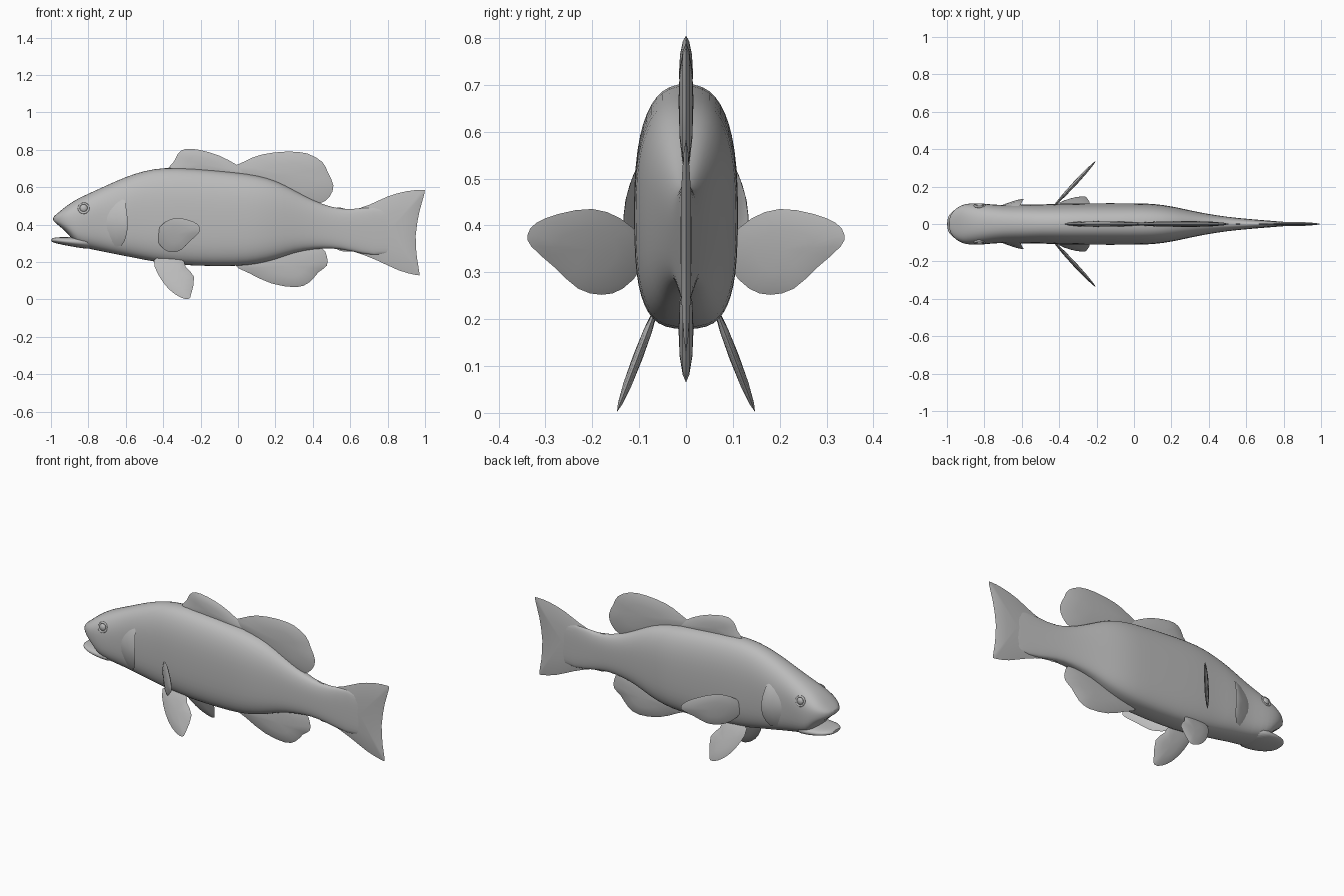
import bpy, bmesh, math
from mathutils import Vector

if "Cube" in bpy.data.objects:
    bpy.data.objects.remove(bpy.data.objects["Cube"])

grey = bpy.data.materials.new("plain grey")
grey.use_nodes = True
grey.diffuse_color = (0.5, 0.5, 0.5, 1)
grey.node_tree.nodes["Principled BSDF"].inputs["Base Color"].default_value = (0.5, 0.5, 0.5, 1)


def finish(bm, name, angle=40, subdivide=0):
    """Turn a bmesh into a smooth shaded grey object."""
    bmesh.ops.recalc_face_normals(bm, faces=bm.faces)
    mesh = bpy.data.meshes.new(name)
    bm.to_mesh(mesh)
    bm.free()
    mesh.materials.append(grey)
    obj = bpy.data.objects.new(name, mesh)
    bpy.context.collection.objects.link(obj)
    if subdivide:
        obj.modifiers.new("smooth", "SUBSURF").levels = subdivide
        obj.modifiers["smooth"].render_levels = subdivide
    bpy.ops.object.select_all(action="DESELECT")
    obj.select_set(True)
    bpy.context.view_layer.objects.active = obj
    bpy.ops.object.shade_smooth_by_angle(angle=math.radians(angle))
    return obj


def loft(name, stations, upper=2.5, lower=3.1, segments=24):
    """Rounded cross-sections along x; each station is x, top, bottom, half width."""
    bm = bmesh.new()
    rings = []
    for x, top, bottom, width in stations:
        ring = []
        for i in range(segments):
            a = math.tau * i / segments
            c, s = math.cos(a), math.sin(a)
            p = 2 / (upper if s > 0 else lower)
            y = math.copysign(abs(c) ** p, c) * width
            z = (top + bottom) / 2 + math.copysign(abs(s) ** p, s) * (top - bottom) / 2
            ring.append(bm.verts.new((x, y, z)))
        rings.append(ring)
    for a, b in zip(rings, rings[1:]):
        for i in range(segments):
            j = (i + 1) % segments
            bm.faces.new((a[i], a[j], b[j], b[i]))
    bm.faces.new(rings[0])
    bm.faces.new(rings[-1])
    return finish(bm, name, 50, 1)


def fin(name, outline, place, thickness):
    """Lens-shaped blade: a thin rim swelling to a thicker middle on both sides."""
    bm = bmesh.new()
    n = len(outline)
    mid = sum((Vector(p) for p in outline), Vector((0, 0))) / n

    # Round the outline with a closed spline
    rim_points = []
    for i in range(n):
        a, b, c, d = (Vector(outline[(i + k) % n]) for k in (-1, 0, 1, 2))
        rim_points += [b, (b + c) * 0.5625 - (a + d) * 0.0625]
    n = len(rim_points)
    rim = [bm.verts.new(place(p.x, p.y, 0)) for p in rim_points]
    for side in (-1, 1):
        previous = rim
        for scale, swell in ((0.85, 0.45), (0.5, 0.85)):
            ring = []
            for p in rim_points:
                q = mid.lerp(p, scale)
                ring.append(bm.verts.new(place(q.x, q.y, side * swell * thickness)))
            for i in range(n):
                j = (i + 1) % n
                bm.faces.new((previous[i], previous[j], ring[j], ring[i]))
            previous = ring
        centre = bm.verts.new(place(mid.x, mid.y, side * thickness))
        for i in range(n):
            bm.faces.new((previous[i], previous[(i + 1) % n], centre))
    return finish(bm, name)


def upright(x, z, t):
    return (x, t, z)


# Body from snout to tail root
loft("body", [
    (-0.99, 0.44, 0.42, 0.035), (-0.965, 0.46, 0.40, 0.075),
    (-0.93, 0.49, 0.37, 0.098), (-0.90, 0.512, 0.34, 0.108),
    (-0.86, 0.538, 0.285, 0.113), (-0.80, 0.566, 0.27, 0.110),
    (-0.70, 0.612, 0.25, 0.099), (-0.60, 0.657, 0.23, 0.106),
    (-0.50, 0.69, 0.21, 0.104), (-0.40, 0.707, 0.192, 0.11),
    (-0.25, 0.703, 0.177, 0.112), (0, 0.68, 0.175, 0.112),
    (0.10, 0.665, 0.187, 0.11), (0.20, 0.64, 0.21, 0.096),
    (0.30, 0.585, 0.25, 0.073), (0.40, 0.53, 0.268, 0.053),
    (0.50, 0.492, 0.275, 0.038), (0.60, 0.478, 0.26, 0.028),
    (0.72, 0.50, 0.23, 0.018), (0.88, 0.48, 0.24, 0.006)])

# Lower jaw, jutting just past the snout
loft("lower_jaw", [
    (-1.0, 0.325, 0.308, 0.035), (-0.975, 0.333, 0.30, 0.068),
    (-0.93, 0.332, 0.29, 0.09), (-0.86, 0.335, 0.277, 0.1),
    (-0.76, 0.34, 0.262, 0.092)], lower=2.2)

# Fins on the centre line
fin("tail_fin", [
    (0.5, 0.485), (0.6, 0.477), (0.7, 0.505), (0.8, 0.55), (0.9, 0.578),
    (0.985, 0.585), (0.998, 0.57), (0.97, 0.47), (0.95, 0.34), (0.957, 0.22),
    (0.97, 0.14), (0.955, 0.13), (0.86, 0.155), (0.74, 0.21), (0.62, 0.255),
    (0.5, 0.28)], upright, 0.012)
fin("front_dorsal_fin", [
    (-0.38, 0.69), (-0.34, 0.74), (-0.32, 0.78), (-0.28, 0.805), (-0.2, 0.798),
    (-0.1, 0.768), (0.0, 0.715), (0.08, 0.65), (-0.15, 0.64), (-0.36, 0.65)],
    upright, 0.015)
fin("rear_dorsal_fin", [
    (-0.03, 0.69), (0.04, 0.74), (0.13, 0.775), (0.26, 0.79), (0.37, 0.78),
    (0.45, 0.735), (0.48, 0.68), (0.51, 0.61), (0.49, 0.55), (0.43, 0.51),
    (0.32, 0.52), (0.1, 0.61)], upright, 0.016)
fin("anal_fin", [
    (-0.02, 0.19), (0.06, 0.14), (0.18, 0.085), (0.31, 0.065), (0.38, 0.09),
    (0.43, 0.145), (0.475, 0.18), (0.475, 0.23), (0.44, 0.28), (0.3, 0.3),
    (0.1, 0.25)], upright, 0.016)

for label, s in (("left", 1), ("right", -1)):
    # Side fins sweeping out and back
    def pectoral(y, z, t):
        return (-0.42 + (y - 0.105) * 0.93 + t * 0.7, s * (y - t * 0.7), z)
    fin(label + "_pectoral_fin", [
        (0.095, 0.37), (0.14, 0.415), (0.2, 0.435), (0.27, 0.425), (0.32, 0.405),
        (0.338, 0.38), (0.33, 0.355), (0.28, 0.31), (0.23, 0.265), (0.18, 0.252),
        (0.135, 0.265), (0.095, 0.31)], pectoral, 0.011)

    # Belly fins splayed downward
    def pelvic(x, z, t):
        return (x, s * (0.072 + (0.2 - z) * 0.38 + t), z + t * 0.38)
    fin(label + "_pelvic_fin", [
        (-0.45, 0.21), (-0.425, 0.13), (-0.37, 0.055), (-0.31, 0.012),
        (-0.265, 0.002), (-0.25, 0.03), (-0.235, 0.12), (-0.28, 0.175),
        (-0.3, 0.22), (-0.38, 0.235)], pelvic, 0.01)

    # Gill cover with a flared rear edge
    def gill(x, z, t):
        return (x, s * (0.09 + (x + 0.72) * 0.33 - 1.8 * (z - 0.41) ** 2 + t), z)
    fin(label + "_gill_cover", [
        (-0.62, 0.54), (-0.6, 0.5), (-0.59, 0.42), (-0.595, 0.35), (-0.625, 0.285),
        (-0.7, 0.3), (-0.74, 0.4), (-0.71, 0.5)], gill, 0.008)

    # Eye with a raised lid ring
    centre = Vector((-0.825, s * 0.098, 0.487))
    bpy.ops.mesh.primitive_uv_sphere_add(segments=16, ring_count=10, radius=0.021, location=centre)
    eye = bpy.context.object
    eye.name = label + "_eye"
    eye.scale.y = 0.6
    bpy.ops.mesh.primitive_torus_add(major_segments=20, minor_segments=8, major_radius=0.026,
                                     minor_radius=0.006, location=centre,
                                     rotation=(math.radians(90 + 15 * s), 0, 0))
    lid = bpy.context.object
    lid.name = label + "_eyelid"
    for obj in (eye, lid):
        obj.data.materials.append(grey)
        obj.data.shade_smooth()
